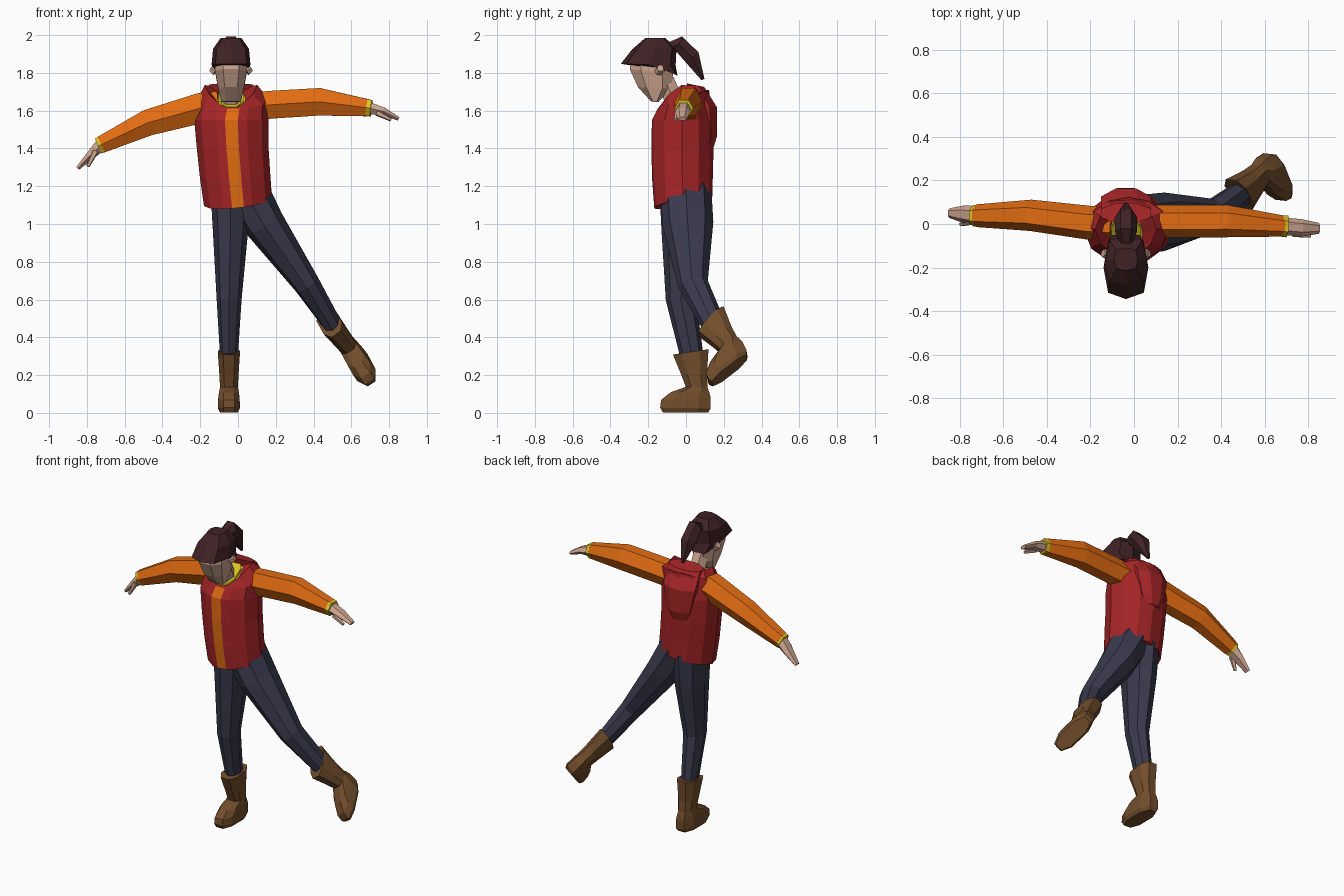
import bpy, bmesh
from math import sin, cos, radians, copysign
from mathutils import Vector, Matrix

if "Cube" in bpy.data.objects:
    bpy.data.objects.remove(bpy.data.objects["Cube"])


def material(name, rgb):
    m = bpy.data.materials.new(name)
    m.diffuse_color = (*rgb, 1)
    m.use_nodes = True
    m.node_tree.nodes["Principled BSDF"].inputs["Base Color"].default_value = m.diffuse_color
    return m


RED = material("vest red", (.38, .018, .02))
ORANGE = material("sleeve orange", (.76, .15, .006))
YELLOW = material("trim yellow", (.72, .55, .015))
NAVY = material("trouser navy", (.042, .042, .075))
BROWN = material("boot brown", (.17, .076, .025))
HAIR = material("hair dark brown", (.05, .016, .018))
SKIN = material("skin", (.62, .38, .28))


def loft(name, rings, mats, angles, power=1.0, rule=None, matrix=None):
    """Skin rings given as (centre, u, v[, sag]); sag acts on front and back."""
    bm = bmesh.new()
    n = len(angles)
    rows = []
    for r in rings:
        c, u, v = (Vector(k) for k in r[:3])
        sag = Vector(r[3]) if len(r) > 3 else Vector((0, 0, 0))
        row = []
        for a in angles:
            ca, sa = cos(radians(a)), sin(radians(a))
            ca = copysign(abs(ca) ** power, ca)
            sa = copysign(abs(sa) ** power, sa)
            row.append(bm.verts.new(c + u * ca + v * sa + sag * sa * sa))
        rows.append(row)
    for i in range(len(rows) - 1):
        for j in range(n):
            k = (j + 1) % n
            f = bm.faces.new((rows[i][j], rows[i][k], rows[i + 1][k], rows[i + 1][j]))
            f.material_index = rule(i, j) if rule else 0
    bm.faces.new(rows[0][::-1])
    top = bm.faces.new(rows[-1])
    top.material_index = rule(len(rows), -1) if rule else 0
    if matrix:
        bm.transform(matrix)
    bmesh.ops.recalc_face_normals(bm, faces=bm.faces)
    me = bpy.data.meshes.new(name)
    bm.to_mesh(me)
    bm.free()
    for m in mats:
        me.materials.append(m)
    ob = bpy.data.objects.new(name, me)
    bpy.context.collection.objects.link(ob)
    return ob


def even(n, start=0):
    return [start + 360 * i / n for i in range(n)]


def tube(name, pts, mat, ref, n=6, start=0):
    """Limb along points (x, y, z, radius along ref, radius across)."""
    P = [Vector(p[:3]) for p in pts]
    rings = []
    for i, p in enumerate(pts):
        t = (P[min(i + 1, len(P) - 1)] - P[max(i - 1, 0)]).normalized()
        u = Vector(ref)
        u = (u - t * u.dot(t)).normalized()
        rings.append((P[i], u * p[3], t.cross(u) * p[4]))
    return loft(name, rings, [mat], even(n, start))


def span(x, front, back, half):
    """Ring from its front and back points (y, z) and half width."""
    f, b = Vector((x, *front)), Vector((x, *back))
    return ((f + b) / 2, (half, 0, 0), (b - f) / 2)


X, Y = (1, 0, 0), (0, 1, 0)
CX = -.037

# Vest with front stripe and open neck
ang = [0, 32, 62, 90, 118, 148, 180, 215, 245, 260, 280, 295, 325]
loft("vest", [
    ((0, -.015, 1.115), (.18, 0, .02), (0, .155, .03)),
    ((-.015, -.02, 1.25), (.186, 0, .01), (0, .162, .01)),
    ((-.028, -.02, 1.40), (.19, 0, 0), (0, .166, 0)),
    ((-.035, -.02, 1.55), (.197, 0, 0), (0, .163, 0)),
    ((-.025, -.015, 1.66), (.188, 0, 0), (0, .137, .05)),
    ((CX, -.025, 1.735), (.14, 0, 0), (0, .118, .04), (0, 0, -.08)),
    ((CX, -.045, 1.66), (.078, 0, 0), (0, .098, .06)),
], [RED, ORANGE, YELLOW], ang,
    rule=lambda i, j: 2 if j < 0 else int(j == 9 and i < 4))

# Collar and hood
loft("collar", [
    ((CX, -.045, 1.635), (.074, 0, 0), (0, .094, .06)),
    ((CX, -.048, 1.675), (.072, 0, 0), (0, .094, .06)),
    ((CX, -.048, 1.67), (.055, 0, 0), (0, .075, .05)),
], [YELLOW], even(8, 22.5))
loft("hood", [
    ((CX, .05, 1.735), (.125, 0, 0), (0, .05, -.01)),
    ((CX, .10, 1.62), (.125, 0, 0), (0, .068, 0)),
    ((CX, .11, 1.47), (.09, 0, 0), (0, .06, 0)),
    ((CX, .12, 1.41), (.06, 0, 0), (0, .03, 0)),
], [RED], even(8, 22.5))

# Head, neck, hair and ponytail
tube("neck", [(CX, -.11, 1.76, .052, .055), (CX, -.04, 1.60, .052, .055)], SKIN, X)
loft("head", [
    span(CX, (-.30, 1.88), (-.07, 1.88), .09),
    span(CX, (-.305, 1.82), (-.06, 1.80), .09),
    span(CX, (-.26, 1.725), (-.075, 1.715), .073),
    span(CX, (-.185, 1.648), (-.145, 1.645), .055),
], [SKIN], even(8, 22.5), .8)
loft("hair", [
    span(CX, (-.11, 1.815), (-.045, 1.785), .08),
    span(CX, (-.345, 1.848), (-.055, 1.84), .103),
    span(CX, (-.285, 1.925), (-.05, 1.93), .095),
    span(CX, (-.215, 1.985), (-.11, 1.985), .055),
], [HAIR], even(8), .65)
tube("ponytail", [(CX, -.10, 1.93, .03, .03), (CX, -.035, 1.952, .05, .05),
                  (CX, .03, 1.885, .052, .05), (CX, .09, 1.765, .012, .01)],
     HAIR, X)
for s in (-1, 1):
    tube("ear", [(CX + s * .08, -.14, 1.81, .028, .028),
                 (CX + s * .105, -.135, 1.825, .018, .02)], SKIN, Y)

# Arms: sleeve, cuff, hand and thumb on each side
arms = {
    "right": ([(-.10, 0, 1.625, .078, .09), (-.20, .005, 1.613, .078, .092),
               (-.475, .04, 1.537, .072, .08), (-.725, .038, 1.42, .052, .052)],
              [(-.72, .038, 1.422, .045, .04), (-.785, .045, 1.36, .04, .025),
               (-.848, .05, 1.295, .022, .012)],
              [(-.755, .012, 1.385, .02, .018), (-.795, -.002, 1.305, .01, .01)]),
    "left": ([(.09, .012, 1.625, .075, .085), (.20, .012, 1.633, .075, .085),
              (.43, .013, 1.647, .074, .084), (.69, -.01, 1.615, .048, .052)],
             [(.685, -.01, 1.615, .04, .038), (.77, -.018, 1.596, .04, .024),
              (.85, -.02, 1.557, .025, .012)],
             [(.735, -.045, 1.59, .018, .018), (.81, -.055, 1.552, .01, .01)]),
}
for side, (sleeve, hand, thumb) in arms.items():
    tube(side + "_sleeve", sleeve, ORANGE, Y)
    a, b = Vector(sleeve[-2][:3]), Vector(sleeve[-1][:3])
    d = (b - a).normalized()
    tube(side + "_cuff", [(*(b - d * .008), .05, .052), (*(b + d * .016), .05, .05)],
         YELLOW, Y)
    tube(side + "_hand", hand, SKIN, Y)
    tube(side + "_thumb", thumb, SKIN, Y, 5)

# Trouser legs: one standing, one swung out to the side
tube("standing_leg", [(-.04, 0, 1.17, .105, .14), (-.04, -.005, .96, .093, .125),
                      (-.047, -.027, .60, .066, .08), (-.048, .035, .28, .046, .06)],
     NAVY, X, 8)
tube("raised_leg", [(.04, 0, 1.17, .125, .135), (.14, .01, 1.0, .108, .135),
                    (.365, .038, .68, .07, .08), (.505, .15, .46, .05, .062)],
     NAVY, X, 8)

# Boots: same shape, the raised one set along the swung leg
boot = [span(0, f, b, w) for f, b, w in (
    ((-.13, 0), (.125, 0), .05), ((-.145, .025), (.138, .02), .062),
    ((-.14, .065), (.138, .08), .06), ((-.09, .105), (.13, .105), .056),
    ((-.005, .135), (.118, .13), .05), ((-.03, .2), (.115, .2), .054),
    ((-.075, .305), (.125, .335), .062))]
side, toe, shin = (Vector((.82, -.09, .56)), Vector((.31, -.755, -.58)),
                   Vector((.56, .36, -.76)))
swung = Matrix((side, -toe, -shin)).transposed().to_4x4()
swung.translation = (.67, .232, .225)
for name, m in (("standing_boot", Matrix.Translation((-.048, 0, .003))),
                ("raised_boot", swung)):
    loft(name, boot, [BROWN], even(8, 22.5), .75, matrix=m)
